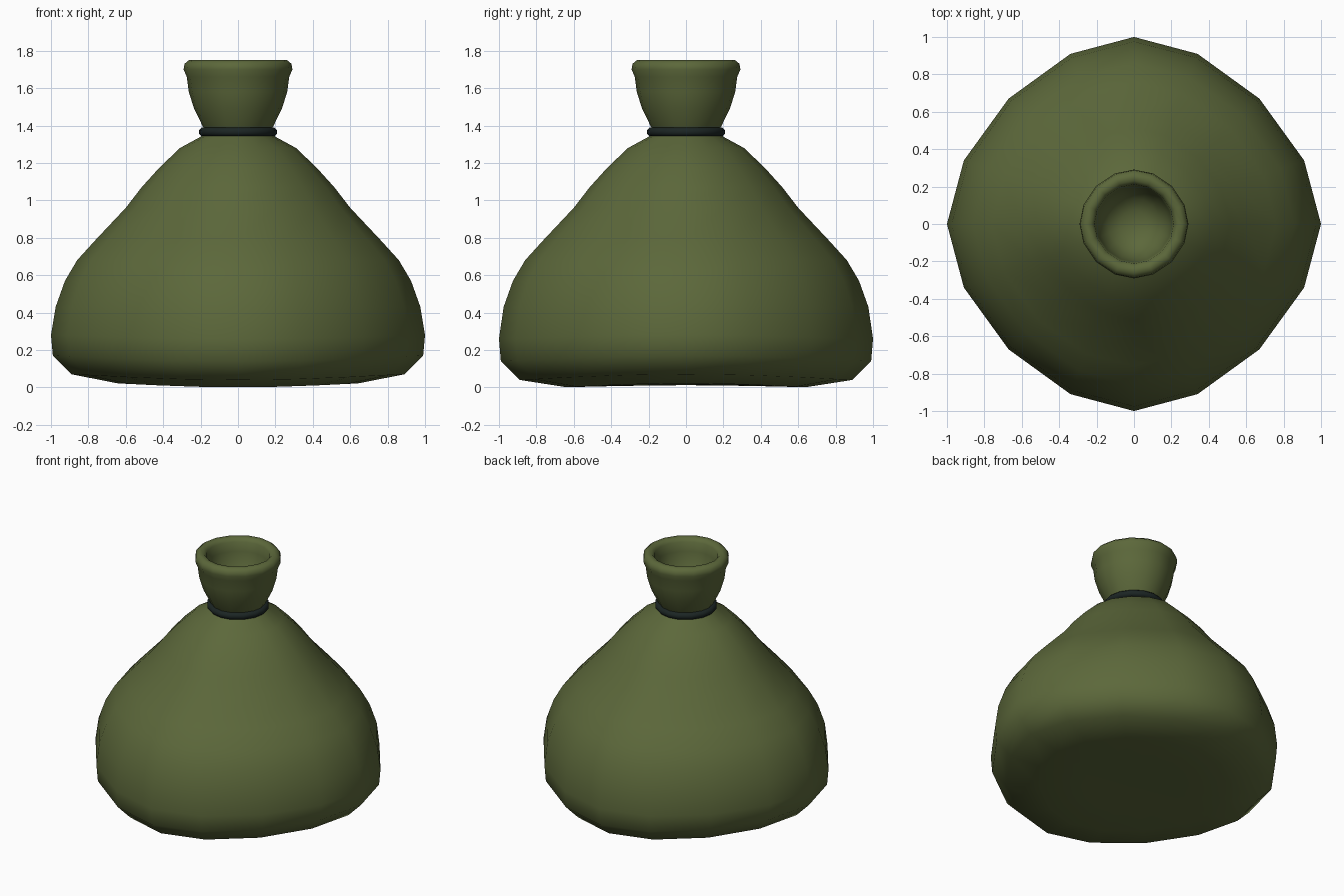
import bpy, bmesh, math

if "Cube" in bpy.data.objects:
    bpy.data.objects.remove(bpy.data.objects["Cube"])


def material(name, rgb):
    m = bpy.data.materials.new(name)
    m.diffuse_color = (*rgb, 1)
    m.use_nodes = True
    m.node_tree.nodes["Principled BSDF"].inputs["Base Color"].default_value = m.diffuse_color
    return m


olive = material("olive cloth", (0.107, 0.138, 0.043))
dark = material("dark cord", (0.011, 0.018, 0.017))

# Sixteen directions, slightly squashed toward the diagonals: (angle, radius factor)
STEPS = [(0, 1.0), (20.5, 0.971), (45, 0.948), (69.5, 0.971)]
DIRECTIONS = [(math.radians(a + 90 * q), f) for q in range(4) for a, f in STEPS]


def lathe(name, profile, mat, closed=False):
    """Revolve (radius, height, saddle, squash) rows; zero radius makes a pole."""
    bm = bmesh.new()
    rings = []
    for r, z, saddle, squash in profile:
        if r == 0:
            rings.append([bm.verts.new((0, 0, z))] * 16)
            continue
        ring = []
        for a, f in DIRECTIONS:
            rr = r * (1 + (f - 1) * squash)
            ring.append(bm.verts.new((rr * math.cos(a), rr * math.sin(a),
                                      z + saddle * math.cos(2 * a))))
        rings.append(ring)
    pairs = list(zip(rings, rings[1:]))
    if closed:
        pairs.append((rings[-1], rings[0]))
    for lo, hi in pairs:
        for i in range(16):
            j = (i + 1) % 16
            bm.faces.new(dict.fromkeys((lo[i], lo[j], hi[j], hi[i])))
    bmesh.ops.recalc_face_normals(bm, faces=bm.faces)
    for f in bm.faces:
        f.smooth = True
    me = bpy.data.meshes.new(name)
    bm.to_mesh(me)
    bm.free()
    me.materials.append(mat)
    ob = bpy.data.objects.new(name, me)
    bpy.context.collection.objects.link(ob)
    return ob


# Sack: sagging base, bulging belly, pinched neck, flared hollow mouth
saggy = [(0, 0.012, 0, 1), (0.34, 0.011, 0.003, 1), (0.64, 0.011, 0.01, 1),
         (0.89, 0.055, 0.015, 1), (0.99, 0.155, 0.015, 1), (1.0, 0.27, 0.01, 1)]
upper = [(0.975, 0.43), (0.925, 0.57), (0.86, 0.68), (0.76, 0.79), (0.60, 0.96),
         (0.515, 1.07), (0.42, 1.175), (0.31, 1.28), (0.20, 1.34)]
mouth = [(0.17, 1.365), (0.188, 1.395), (0.235, 1.49), (0.263, 1.58),
         (0.274, 1.66), (0.291, 1.70), (0.286, 1.73), (0.262, 1.75),
         (0.232, 1.747), (0.212, 1.725), (0.203, 1.66), (0.185, 1.57),
         (0.14, 1.50), (0.075, 1.465), (0, 1.455)]
lathe("sack", saggy + [(r, z, 0, 0.9) for r, z in upper]
      + [(r, z, 0, 0.3) for r, z in mouth], olive)

# Cord tied around the neck
cord = [(0.185 + 0.025 * math.cos(t), 1.366 + 0.025 * math.sin(t), 0, 0.2)
        for t in (math.tau * k / 8 + math.pi / 8 for k in range(8))]
lathe("neck_cord", cord, dark, closed=True)
